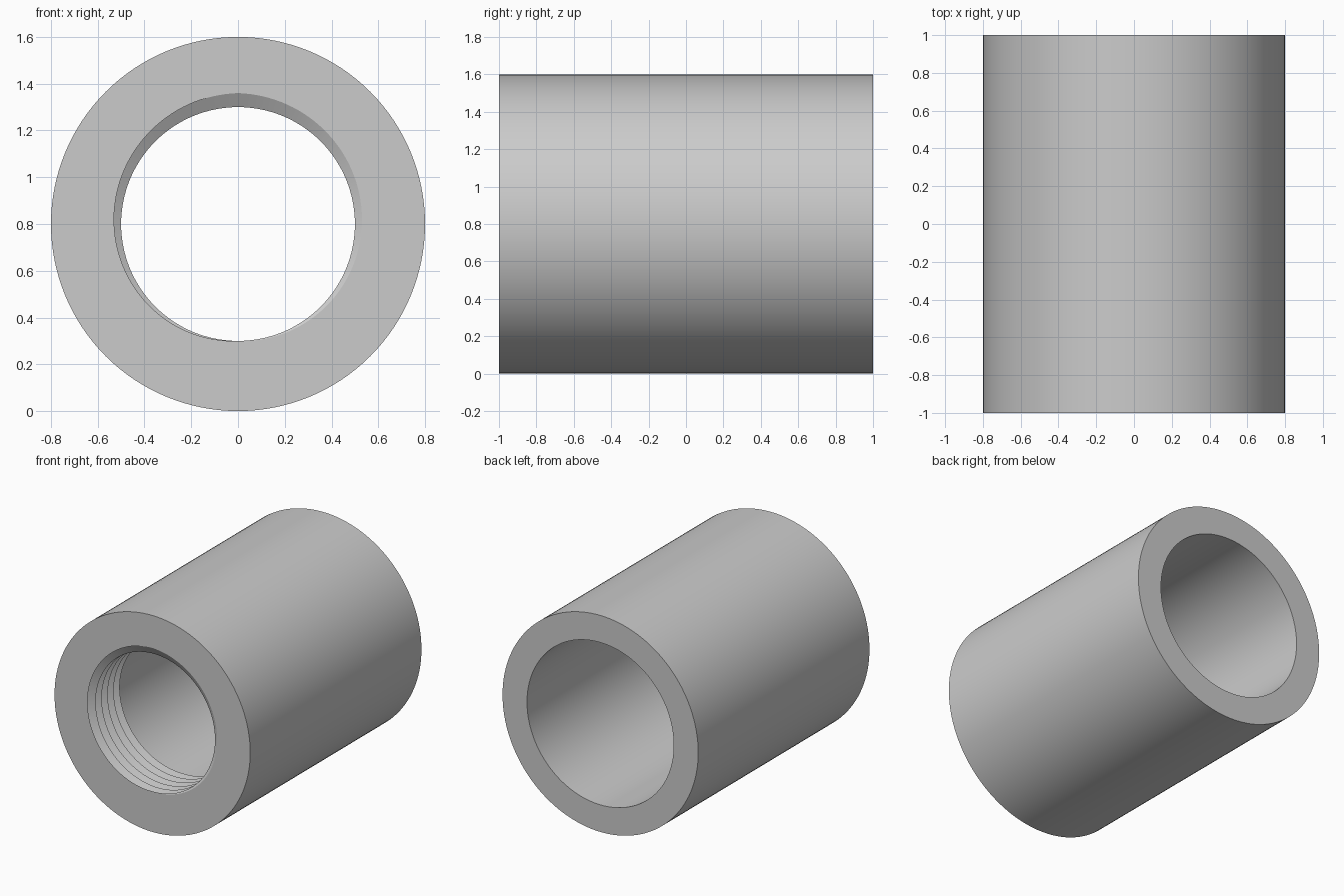
import bpy
import bmesh
import math

cube = bpy.data.objects.get("Cube")
if cube:
    bpy.data.objects.remove(cube, do_unlink=True)

SIDES = 128
OUTER, BORE, CREST = 0.8, 0.6, 0.5
PITCH, TURNS, DEPTH = 0.07, 5, 0.06
THREAD_LENGTH = PITCH * TURNS
LENGTH = 2.0


def thread_radius(y, turn):
    """Triangular thread: crest at whole turns, root at half turns."""
    phase = (y / PITCH - turn) % 1.0
    return CREST + DEPTH * (1 - abs(2 * phase - 1))


def section(turn):
    """Closed (radius, depth) loop of the sleeve wall at one angle."""
    loop = [(OUTER, 0)]
    for half in range(-2, 2 * TURNS + 1):
        y = min(max(PITCH * (half / 2 + turn), 0), THREAD_LENGTH)
        loop.append((thread_radius(y, turn), y))
    return loop + [(BORE, THREAD_LENGTH), (BORE, LENGTH), (OUTER, LENGTH)]


# Sweep the wall section once around the axis; the seam joins up by one pitch
bm = bmesh.new()
columns = []
for i in range(SIDES + 1):
    turn = i / SIDES
    a = 2 * math.pi * turn - math.pi / 2
    columns.append([
        bm.verts.new((r * math.cos(a), y - LENGTH / 2, OUTER + r * math.sin(a)))
        for r, y in section(turn)
    ])
for left, right in zip(columns, columns[1:]):
    for k in range(len(left)):
        n = (k + 1) % len(left)
        bm.faces.new((left[k], left[n], right[n], right[k]))
bmesh.ops.remove_doubles(bm, verts=bm.verts, dist=1e-5)
bmesh.ops.recalc_face_normals(bm, faces=bm.faces)

mesh = bpy.data.meshes.new("threaded_sleeve")
bm.to_mesh(mesh)
bm.free()
sleeve = bpy.data.objects.new("threaded_sleeve", mesh)
bpy.context.collection.objects.link(sleeve)

# Plain grey finish
grey = bpy.data.materials.new("grey")
grey.use_nodes = True
grey.diffuse_color = (0.6, 0.6, 0.6, 1)
grey.node_tree.nodes["Principled BSDF"].inputs["Base Color"].default_value = grey.diffuse_color
mesh.materials.append(grey)

bpy.ops.object.select_all(action='DESELECT')
sleeve.select_set(True)
bpy.context.view_layer.objects.active = sleeve
bpy.ops.object.shade_smooth_by_angle(angle=math.radians(30))
